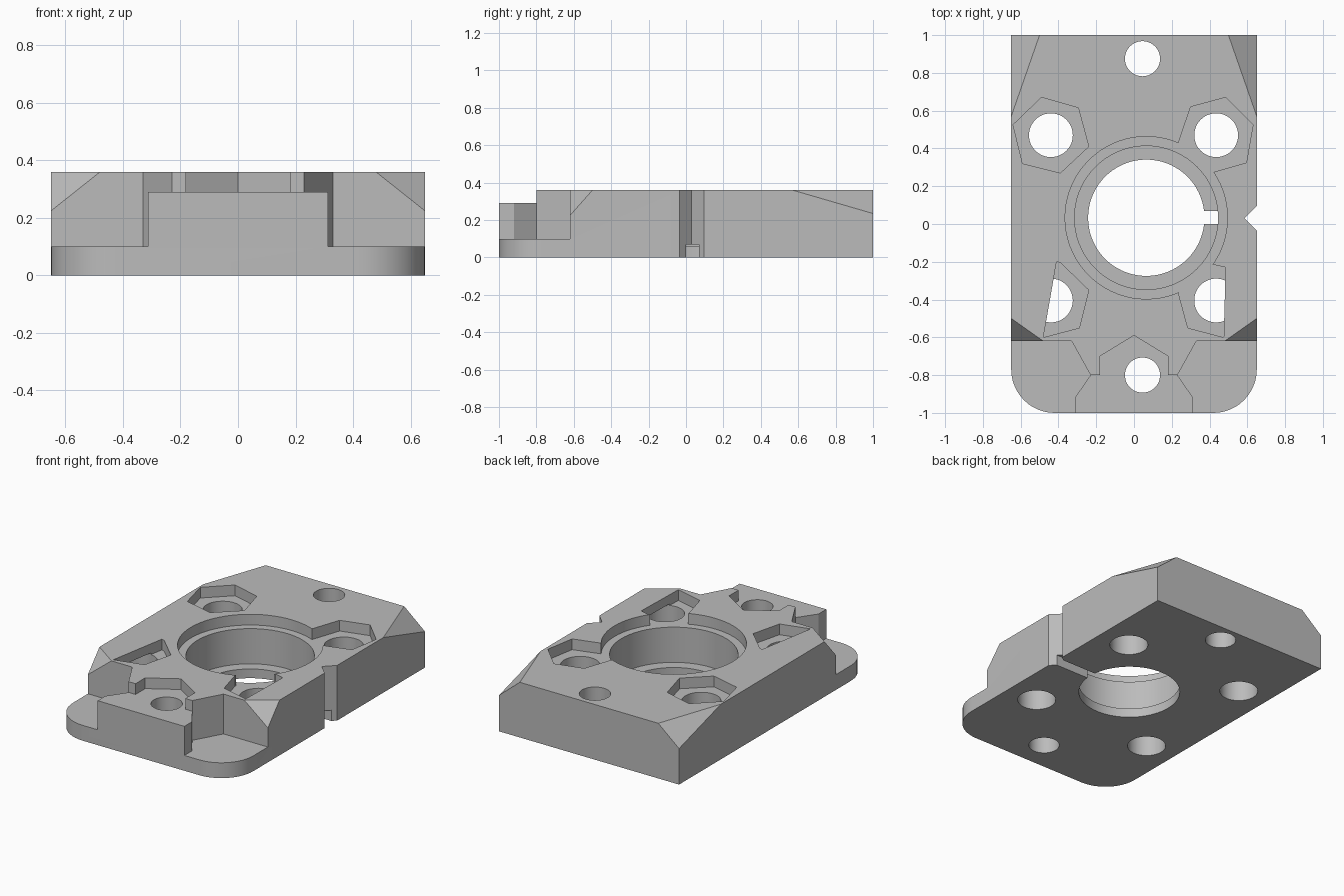
import bpy, bmesh, math

if "Cube" in bpy.data.objects:
    bpy.data.objects.remove(bpy.data.objects["Cube"])

TOP, FLOOR, LEDGE = 0.36, 0.29, 0.10

grey = bpy.data.materials.new("plain grey")
grey.diffuse_color = (0.5, 0.5, 0.5, 1)
grey.use_nodes = True
grey.node_tree.nodes["Principled BSDF"].inputs["Base Color"].default_value = grey.diffuse_color


def make(name, bm):
    bmesh.ops.recalc_face_normals(bm, faces=bm.faces)
    me = bpy.data.meshes.new(name)
    bm.to_mesh(me)
    bm.free()
    ob = bpy.data.objects.new(name, me)
    bpy.context.collection.objects.link(ob)
    return ob


def prism(name, pts, z0, z1):
    """Upright solid over a flat outline."""
    bm = bmesh.new()
    face = bm.faces.new([bm.verts.new((x, y, z0)) for x, y in pts])
    ext = bmesh.ops.extrude_face_region(bm, geom=[face])
    for v in ext["geom"]:
        if isinstance(v, bmesh.types.BMVert):
            v.co.z = z1
    return make(name, bm)


def arc(cx, cy, r, a0, a1, n):
    return [(cx + r * math.cos(math.radians(a0 + (a1 - a0) * i / n)),
             cy + r * math.sin(math.radians(a0 + (a1 - a0) * i / n))) for i in range(n + 1)]


def disc(x, y, r, z0, z1, n=48):
    return prism("hole_cutter", arc(x, y, r, 0, 360, n)[:-1], z0, z1)


def corner_cut(a, b, c):
    """Wedge that slices off a top corner along the plane a-b-c."""
    from mathutils import Vector
    a, b, c = Vector(a), Vector(b), Vector(c)
    n = (b - a).cross(c - a).normalized()
    if n.z < 0:
        n = -n
    m = (a + b + c) / 3
    grow = [m + (p - m) * 2.2 for p in (a, b, c)]
    bm = bmesh.new()
    for p in grow + [q + n * 0.4 for q in grow]:
        bm.verts.new(p)
    bmesh.ops.convex_hull(bm, input=bm.verts)
    return make("corner_cutter", bm)


# Block with rounded front corners
outline = ([(0.65, 1), (-0.65, 1)] + arc(-0.42, -0.77, 0.23, 180, 270, 12)
           + arc(0.42, -0.77, 0.23, 270, 360, 12))
plate = prism("mounting_plate", outline, 0, TOP)
cutters = []

# Front corner ledges and sloped corners, mirrored
for s in (-1, 1):
    notch = [(0.9, -0.62), (0.33, -0.62), (0.23, -0.80), (0.313, -0.92),
             (0.313, -1.2), (0.9, -1.2)]
    cutters.append(prism("ledge_cutter", [(s * x, y) for x, y in notch], LEDGE, 0.6))
    cutters.append(corner_cut((s * 0.65, 0.57, TOP), (s * 0.50, 1, TOP), (s * 0.65, 1, 0.235)))
    cutters.append(corner_cut((s * 0.65, -0.5, TOP), (s * 0.48, -0.62, TOP),
                              (s * 0.65, -0.62, 0.225)))

# Lowered front tongue with half-hexagon nut seat
cutters.append(prism("tongue_cutter", [
    (-0.5, -1.2), (0.5, -1.2), (0.5, -0.80), (0.18, -0.80), (0.18, -0.70), (0, -0.59),
    (-0.18, -0.70), (-0.18, -0.80), (-0.5, -0.80)], FLOOR, 0.6))

# Nut pockets
pockets = [
    [(0.485, 0.67), (0.30, 0.62), (0.235, 0.43), (0.30, 0.33), (0.42, 0.275),
     (0.595, 0.325), (0.63, 0.525)],
    [(-0.49, 0.67), (-0.295, 0.615), (-0.24, 0.41), (-0.39, 0.27), (-0.59, 0.32),
     (-0.64, 0.525)],
    [(-0.41, -0.2), (-0.39, -0.205), (-0.24, -0.35), (-0.29, -0.55), (-0.48, -0.6)],
    [(0.235, -0.365), (0.30, -0.27), (0.42, -0.215), (0.485, -0.23), (0.475, -0.6),
     (0.285, -0.55)],
]
for p in pockets:
    cutters.append(prism("pocket_cutter", p, FLOOR, 0.6))

# Screw holes
for x, y in ((-0.44, 0.47), (0.435, 0.47), (-0.44, -0.405), (0.435, -0.405)):
    cutters.append(disc(x, y, 0.116, -0.1, FLOOR + 0.01))
for y in (0.875, -0.80):
    cutters.append(disc(0.045, y, 0.093, -0.1, 0.6))

# Stepped bore
for r, z in ((0.43, FLOOR), (0.38, 0.06), (0.308, -0.1)):
    cutters.append(disc(0.065, 0.033, r, z, 0.6, 72))

# Wire groove under the plate and vertical notch in the side
cutters.append(prism("groove_cutter", [(0.3, 0), (0.8, 0), (0.8, 0.07), (0.3, 0.07)], -0.1, 0.07))
cutters.append(prism("notch_cutter", [(0.585, 0.03), (0.705, -0.09), (0.705, 0.15)], -0.1, 0.6))

# Apply all cuts
for c in cutters:
    mod = plate.modifiers.new("cut", "BOOLEAN")
    mod.operation = "DIFFERENCE"
    mod.solver = "EXACT"
    mod.object = c
    bpy.context.view_layer.update()
    dg = bpy.context.evaluated_depsgraph_get()
    me = bpy.data.meshes.new_from_object(plate.evaluated_get(dg))
    plate.modifiers.clear()
    plate.data = me
    bpy.data.objects.remove(c)

plate.data.name = "mounting_plate"
plate.data.materials.clear()
plate.data.materials.append(grey)
bpy.context.view_layer.objects.active = plate
plate.select_set(True)
bpy.ops.object.shade_smooth_by_angle(angle=math.radians(30))
